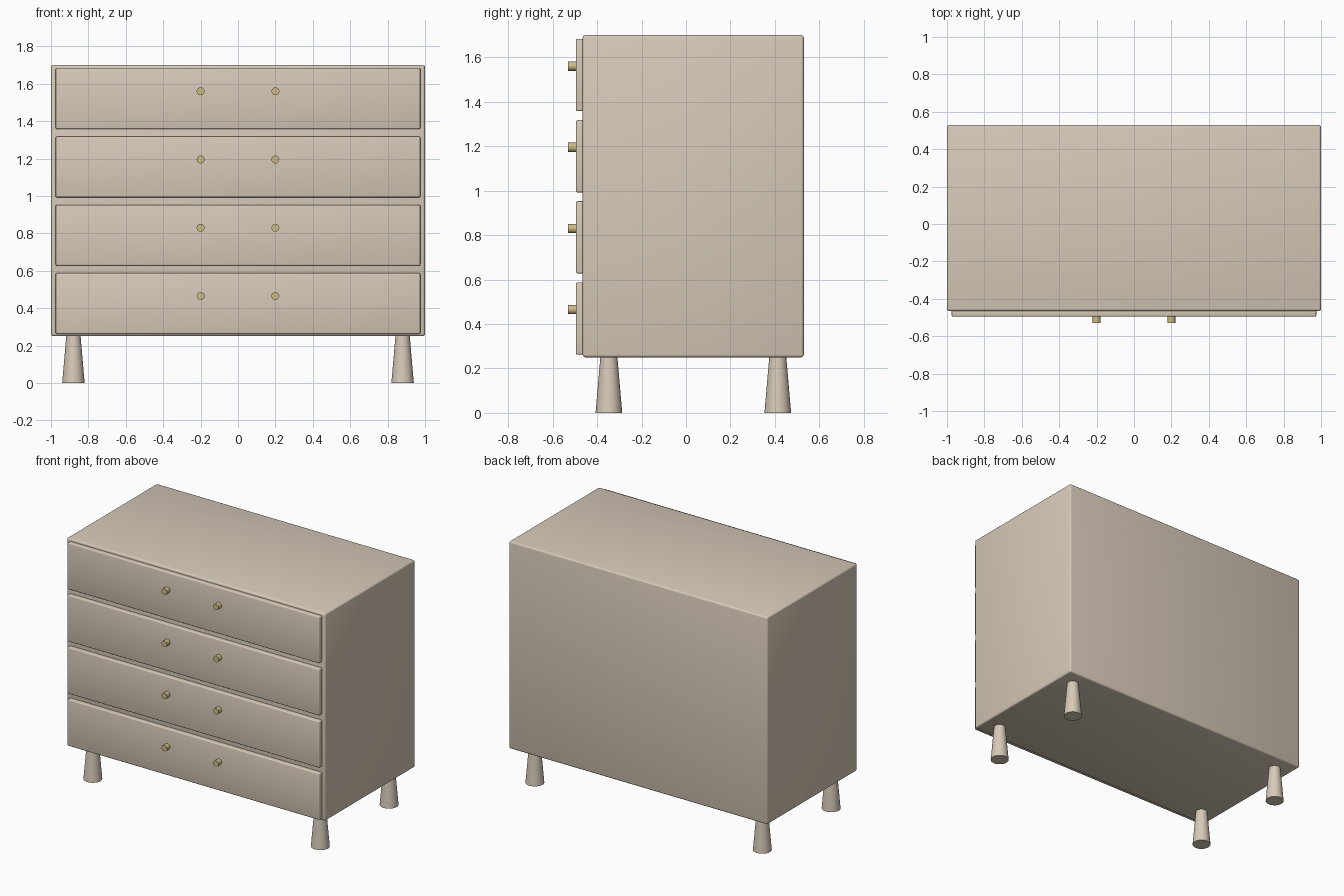
import bpy, math

if "Cube" in bpy.data.objects:
    bpy.data.objects.remove(bpy.data.objects["Cube"])

def material(name, color):
    m = bpy.data.materials.new(name)
    m.diffuse_color = (*color, 1)
    m.use_nodes = True
    m.node_tree.nodes["Principled BSDF"].inputs["Base Color"].default_value = m.diffuse_color
    return m

WOOD = material("pale_wood", (0.68, 0.59, 0.48))
BRASS = material("brass", (0.62, 0.50, 0.24))

def finish(name, mat, bevel, segments=3):
    ob = bpy.context.object
    ob.name = name
    ob.data.materials.append(mat)
    if bevel:
        mod = ob.modifiers.new("rounded_edges", 'BEVEL')
        mod.width, mod.segments = bevel, segments
        bpy.ops.object.modifier_apply(modifier=mod.name)
    bpy.ops.object.shade_smooth_by_angle(angle=math.radians(35))
    return ob

def box(name, lo, hi, bevel):
    bpy.ops.mesh.primitive_cube_add(size=1, location=[(a + b) / 2 for a, b in zip(lo, hi)])
    bpy.context.object.scale = [b - a for a, b in zip(lo, hi)]
    bpy.ops.object.transform_apply(location=False, rotation=False, scale=True)
    return finish(name, WOOD, bevel)

# Cabinet body
box("cabinet_body", (-1, -0.465, 0.25), (1, 0.53, 1.70), 0.012)

# Four drawer fronts, each with two brass knobs
for i in range(4):
    z = 0.425 + 0.365 * i
    box(f"drawer_front_{i + 1}", (-0.975, -0.495, z - 0.1625), (0.975, -0.455, z + 0.1625), 0.007)
    for side, x in (("left", -0.2), ("right", 0.2)):
        bpy.ops.mesh.primitive_cylinder_add(vertices=24, radius=0.021, depth=0.036,
            location=(x, -0.512, z + 0.04), rotation=(math.pi / 2, 0, 0))
        finish(f"knob_{side}_{i + 1}", BRASS, 0)

# Tapered legs, wider at the floor
for row, y in (("front", -0.347), ("back", 0.413)):
    for side, x in (("left", -0.88), ("right", 0.88)):
        bpy.ops.mesh.primitive_cone_add(vertices=32, radius1=0.06, radius2=0.038, depth=0.255,
                                        location=(x, y, 0.1275))
        finish(f"{row}_{side}_leg", WOOD, 0)
